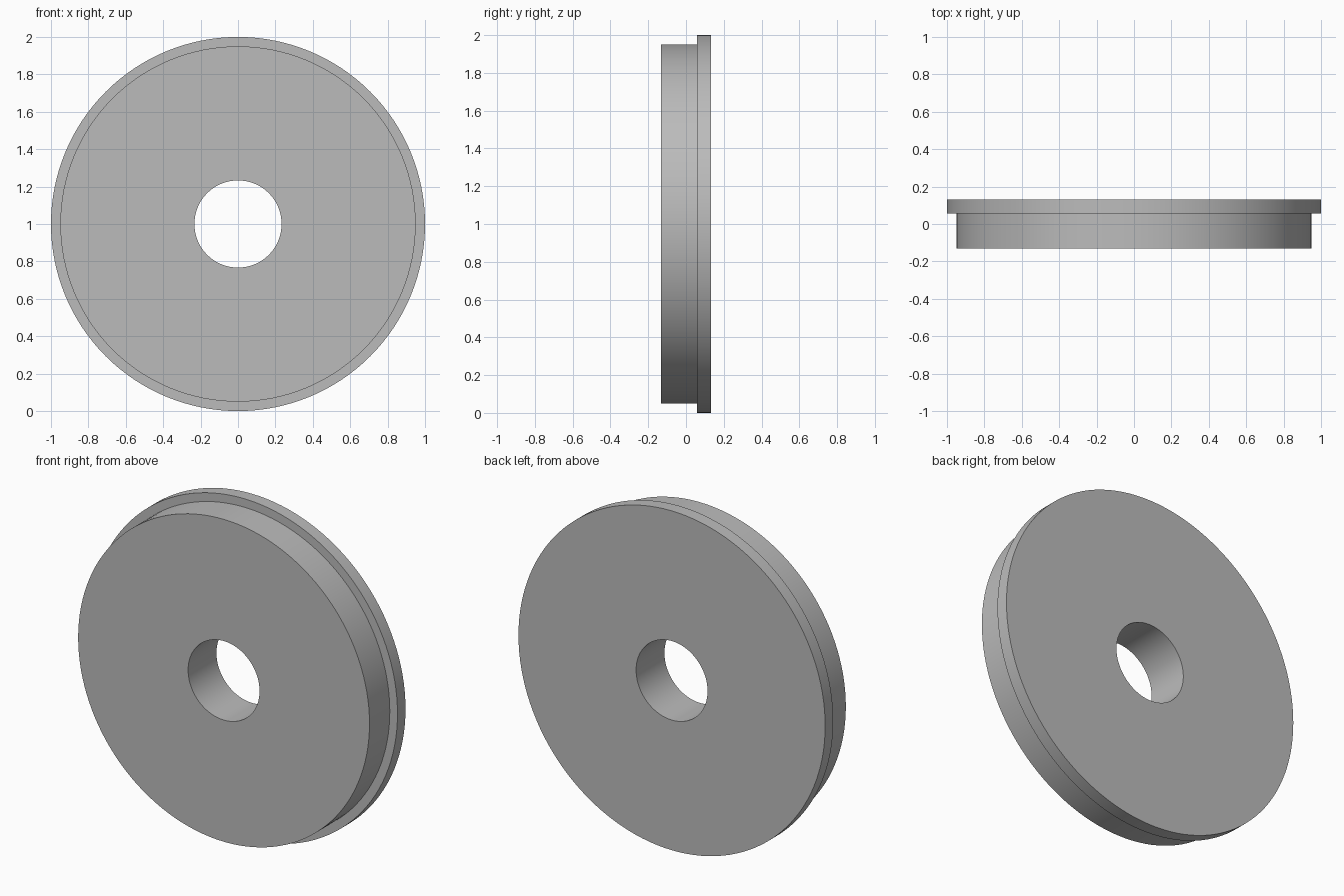
import bpy
import bmesh
from math import tau
from mathutils import Matrix, Vector

cube = bpy.data.objects.get("Cube")
if cube:
    bpy.data.objects.remove(cube, do_unlink=True)

SEGMENTS = 128
BORE, TREAD, FLANGE = 0.233, 0.95, 1.0
FRONT, STEP, BACK = -0.132, 0.057, 0.132

# Plain grey metal
metal = bpy.data.materials.new("grey metal")
metal.use_nodes = True
grey = (0.5, 0.5, 0.5, 1.0)
metal.diffuse_color = grey
metal.node_tree.nodes["Principled BSDF"].inputs["Base Color"].default_value = grey

# Stepped wheel section as (radius, y), closed around the bore
profile = [(BORE, FRONT), (TREAD, FRONT), (TREAD, STEP),
           (FLANGE, STEP), (FLANGE, BACK), (BORE, BACK)]

# Revolve the section about the axle
bm = bmesh.new()
rings = []
for i in range(SEGMENTS):
    turn = Matrix.Rotation(tau * i / SEGMENTS, 3, "Y")
    rings.append([bm.verts.new(turn @ Vector((r, y, 0))) for r, y in profile])
for i, ring in enumerate(rings):
    after = rings[(i + 1) % SEGMENTS]
    for j in range(len(profile)):
        k = (j + 1) % len(profile)
        bm.faces.new((ring[j], ring[k], after[k], after[j]))
bmesh.ops.recalc_face_normals(bm, faces=bm.faces)

mesh = bpy.data.meshes.new("flanged_wheel")
bm.to_mesh(mesh)
bm.free()
mesh.materials.append(metal)
wheel = bpy.data.objects.new("flanged_wheel", mesh)
wheel.location.z = FLANGE
bpy.context.collection.objects.link(wheel)

# Smooth the round walls, keep the rims crisp
bpy.ops.object.select_all(action="DESELECT")
wheel.select_set(True)
bpy.context.view_layer.objects.active = wheel
bpy.ops.object.shade_smooth_by_angle()
